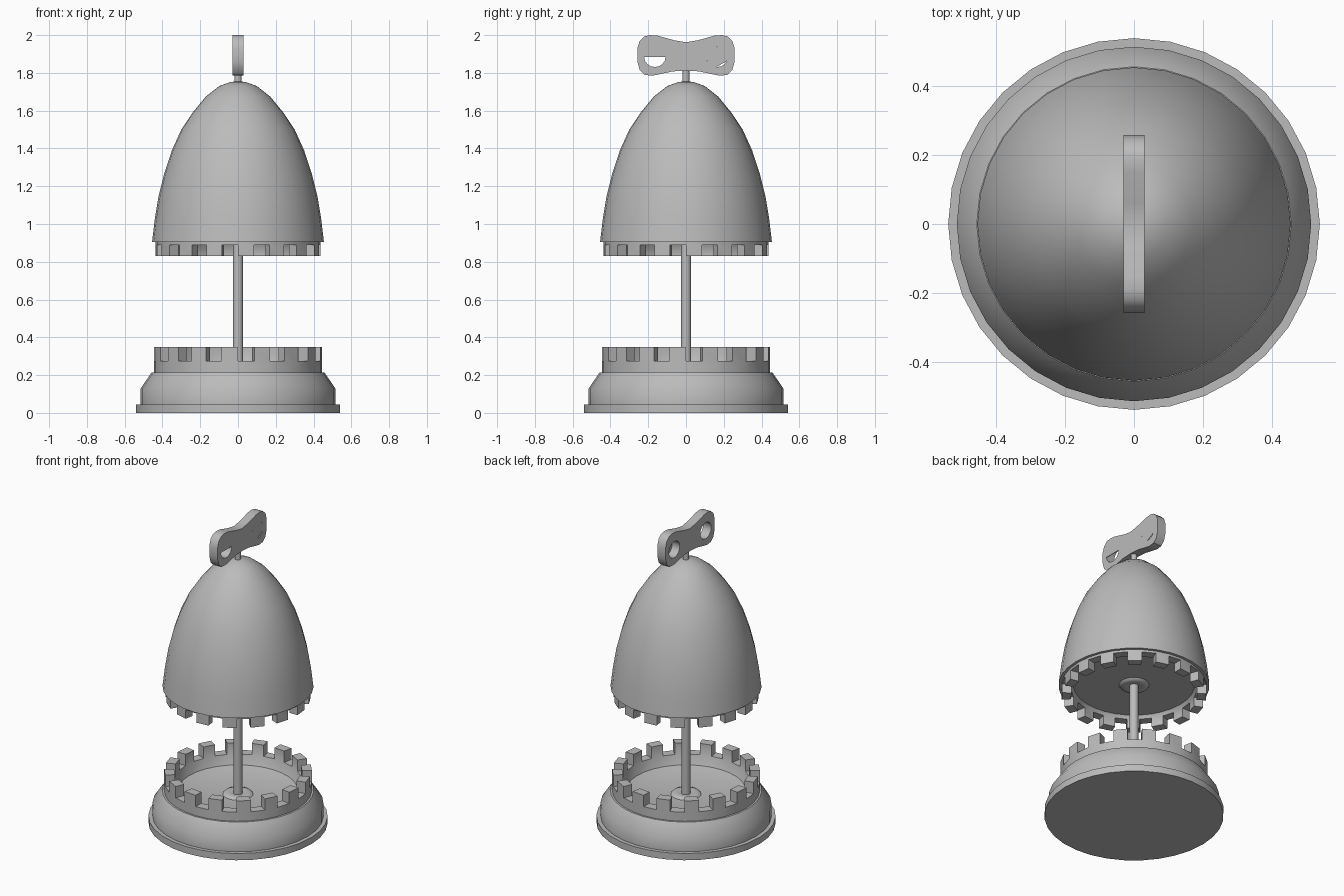
import bpy, bmesh, math

cube = bpy.data.objects.get("Cube")
if cube:
    bpy.data.objects.remove(cube)

grey = bpy.data.materials.new("plain grey")
grey.use_nodes = True
COLOUR = (0.5, 0.5, 0.5, 1)
grey.diffuse_color = COLOUR
grey.node_tree.nodes["Principled BSDF"].inputs["Base Color"].default_value = COLOUR
SIDES = 32


def finish(obj, angle=50):
    obj.data.materials.append(grey)
    bpy.ops.object.select_all(action='DESELECT')
    obj.select_set(True)
    bpy.context.view_layer.objects.active = obj
    bpy.ops.object.shade_smooth_by_angle(angle=math.radians(angle))


def lathe(name, profile, sides=SIDES, teeth_band=None, parity=0, rise=0):
    """Turn (radius, height) points about z; raise every other face of one band as teeth."""
    bm = bmesh.new()
    rings = []
    for r, z in profile:
        if r == 0:
            rings.append([bm.verts.new((0, 0, z))] * sides)
        else:
            angles = [2 * math.pi * i / sides for i in range(sides)]
            rings.append([bm.verts.new((r * math.cos(a), r * math.sin(a), z)) for a in angles])
    teeth = []
    for band, (low, high) in enumerate(zip(rings, rings[1:])):
        for i in range(sides):
            j = (i + 1) % sides
            corners = list(dict.fromkeys((low[i], low[j], high[j], high[i])))
            face = bm.faces.new(corners)
            if band == teeth_band and i % 2 == parity:
                teeth.append(face)
    for face in bmesh.ops.extrude_discrete_faces(bm, faces=teeth)["faces"] if teeth else []:
        for v in face.verts:
            v.co.z += rise
    bmesh.ops.recalc_face_normals(bm, faces=bm.faces)
    mesh = bpy.data.meshes.new(name)
    bm.to_mesh(mesh)
    bm.free()
    obj = bpy.data.objects.new(name, mesh)
    bpy.context.collection.objects.link(obj)
    finish(obj)
    return obj


def plate(name, outlines, depth, x):
    """Extruded (y, z) outlines facing x; inner outlines become holes."""
    curve = bpy.data.curves.new(name, 'CURVE')
    curve.dimensions = '2D'
    curve.fill_mode = 'BOTH'
    curve.extrude = depth
    for outline in outlines:
        spline = curve.splines.new('POLY')
        spline.points.add(len(outline) - 1)
        for point, (y, z) in zip(spline.points, outline):
            point.co = (y, z, 0, 1)
        spline.use_cyclic_u = True
    obj = bpy.data.objects.new(name, curve)
    bpy.context.collection.objects.link(obj)
    obj.rotation_euler = (math.pi / 2, 0, math.pi / 2)
    obj.location.x = x
    bpy.ops.object.select_all(action='DESELECT')
    obj.select_set(True)
    bpy.context.view_layer.objects.active = obj
    bpy.ops.object.convert(target='MESH')
    finish(bpy.context.object, 30)


def oval(y, z, start=0, end=360, count=16):
    angles = [math.radians(start + (end - start) * i / count) for i in range(count + (end - start < 360))]
    return [(y + 0.057 * math.cos(a), z + 0.054 * math.sin(a)) for a in angles]


# Stepped base with a hollow tray and lower teeth
lathe("base", [(0, 0), (0.54, 0), (0.54, 0.045), (0.515, 0.045), (0.515, 0.13),
               (0.457, 0.215), (0.445, 0.215), (0.445, 0.275), (0.385, 0.275),
               (0.36, 0.215), (0.25, 0.19), (0, 0.19)],
      teeth_band=7, parity=1, rise=0.075)

# Domed lid with upper teeth that mesh with the lower ones
lathe("dome", [(0, 0.91), (0.365, 0.91), (0.38, 0.89), (0.437, 0.89), (0.437, 0.905),
               (0.455, 0.905), (0.44, 1.03), (0.42, 1.15), (0.39, 1.27), (0.35, 1.39),
               (0.3, 1.5), (0.24, 1.59), (0.17, 1.675), (0.1, 1.73), (0.04, 1.752), (0, 1.755)],
      teeth_band=2, parity=0, rise=-0.06)

# Centre rod, its collars and the key stem
lathe("centre_rod", [(0, 0.18), (0.027, 0.18), (0.027, 0.92), (0, 0.92)], 16)
lathe("lower_collar", [(0.095, 0.185), (0.085, 0.2), (0.055, 0.205), (0.02, 0.195)])
lathe("upper_collar", [(0.095, 0.915), (0.085, 0.9), (0.055, 0.895), (0.02, 0.905)])
lathe("key_stem", [(0, 1.74), (0.019, 1.74), (0.019, 1.83), (0, 1.83)], 12)

# Winding key with two oval holes
half = [(0, 1.962), (0.06, 1.972), (0.15, 1.997), (0.19, 2.0), (0.22, 1.993), (0.245, 1.97),
        (0.258, 1.93), (0.258, 1.86), (0.245, 1.815), (0.22, 1.79), (0.18, 1.785),
        (0.13, 1.795), (0.07, 1.808), (0, 1.812)]
outline = half + [(-y, z) for y, z in half[-2:0:-1]]
plate("key", [outline, oval(-0.165, 1.885), oval(0.165, 1.885)], 0.03, 0)

# Thin webs that partly close the holes on one side
plate("left_hole_web", [oval(-0.165, 1.885, 0, 180)], 0.002, 0.028)
plate("right_hole_web", [oval(0.165, 1.885, -25, 265)], 0.002, 0.028)
